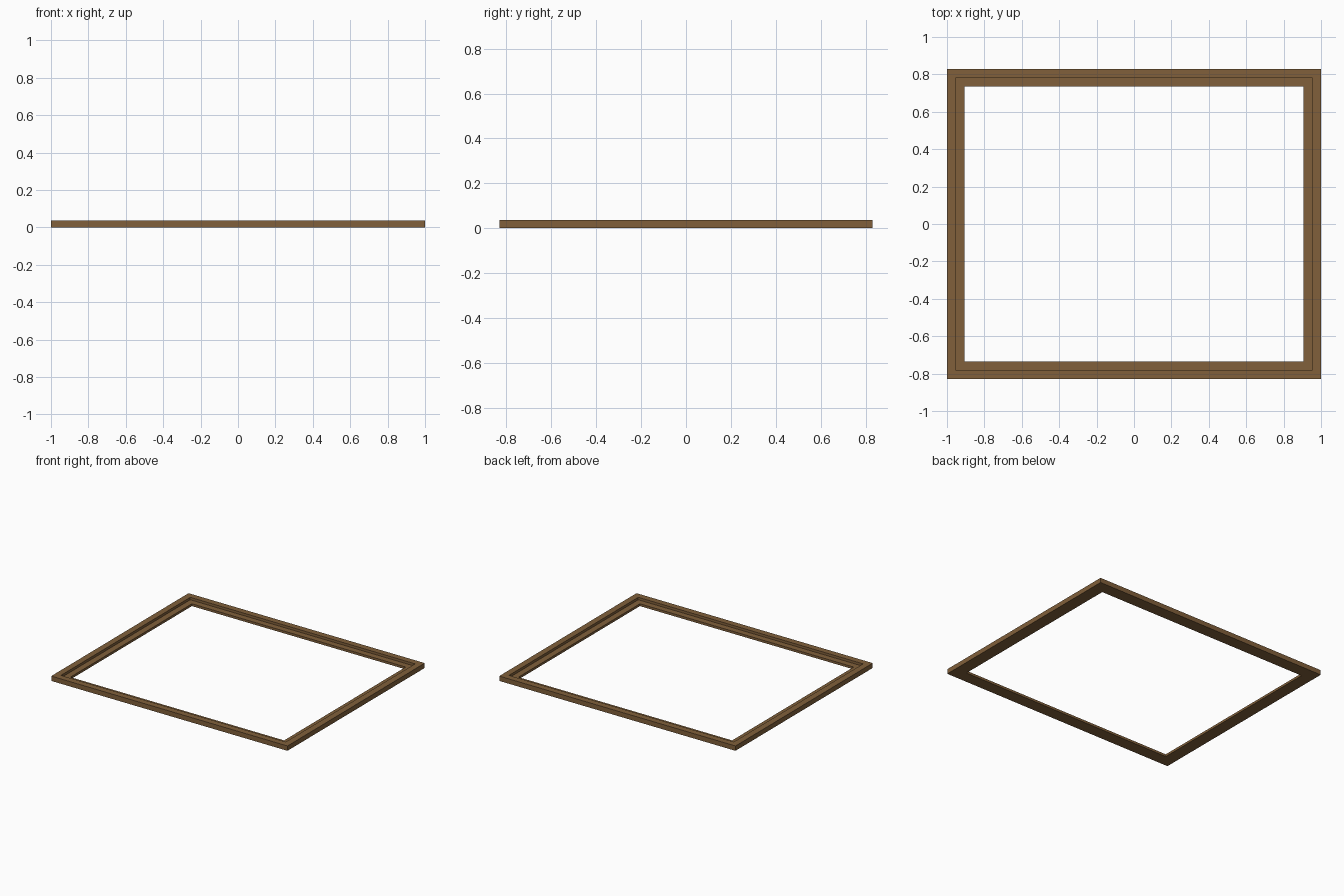
import bpy, bmesh

if "Cube" in bpy.data.objects:
    bpy.data.objects.remove(bpy.data.objects["Cube"])

# Single wood colour
wood = bpy.data.materials.new("brown_wood")
wood.diffuse_color = (0.22, 0.117, 0.043, 1)
wood.use_nodes = True
wood.node_tree.nodes["Principled BSDF"].inputs["Base Color"].default_value = wood.diffuse_color

# Outer half sizes and heights
HX, HY = 1.0, 0.83
TOP, LEDGE = 0.037, 0.018

# Moulding section: (inset from outer edge, height)
section = [(0, 0), (0, TOP), (0.048, TOP), (0.048, LEDGE), (0.095, LEDGE), (0.095, 0)]

# Sweep the section round the four mitred corners
bm = bmesh.new()
rings = []
for sx, sy in ((-1, -1), (1, -1), (1, 1), (-1, 1)):
    rings.append([bm.verts.new((sx * (HX - d), sy * (HY - d), z)) for d, z in section])
n = len(section)
for i in range(4):
    a, b = rings[i], rings[(i + 1) % 4]
    for j in range(n):
        k = (j + 1) % n
        bm.faces.new((a[j], b[j], b[k], a[k]))
bmesh.ops.recalc_face_normals(bm, faces=bm.faces)

mesh = bpy.data.meshes.new("rebated_frame")
bm.to_mesh(mesh)
bm.free()
mesh.materials.append(wood)
frame = bpy.data.objects.new("rebated_frame", mesh)
bpy.context.collection.objects.link(frame)
